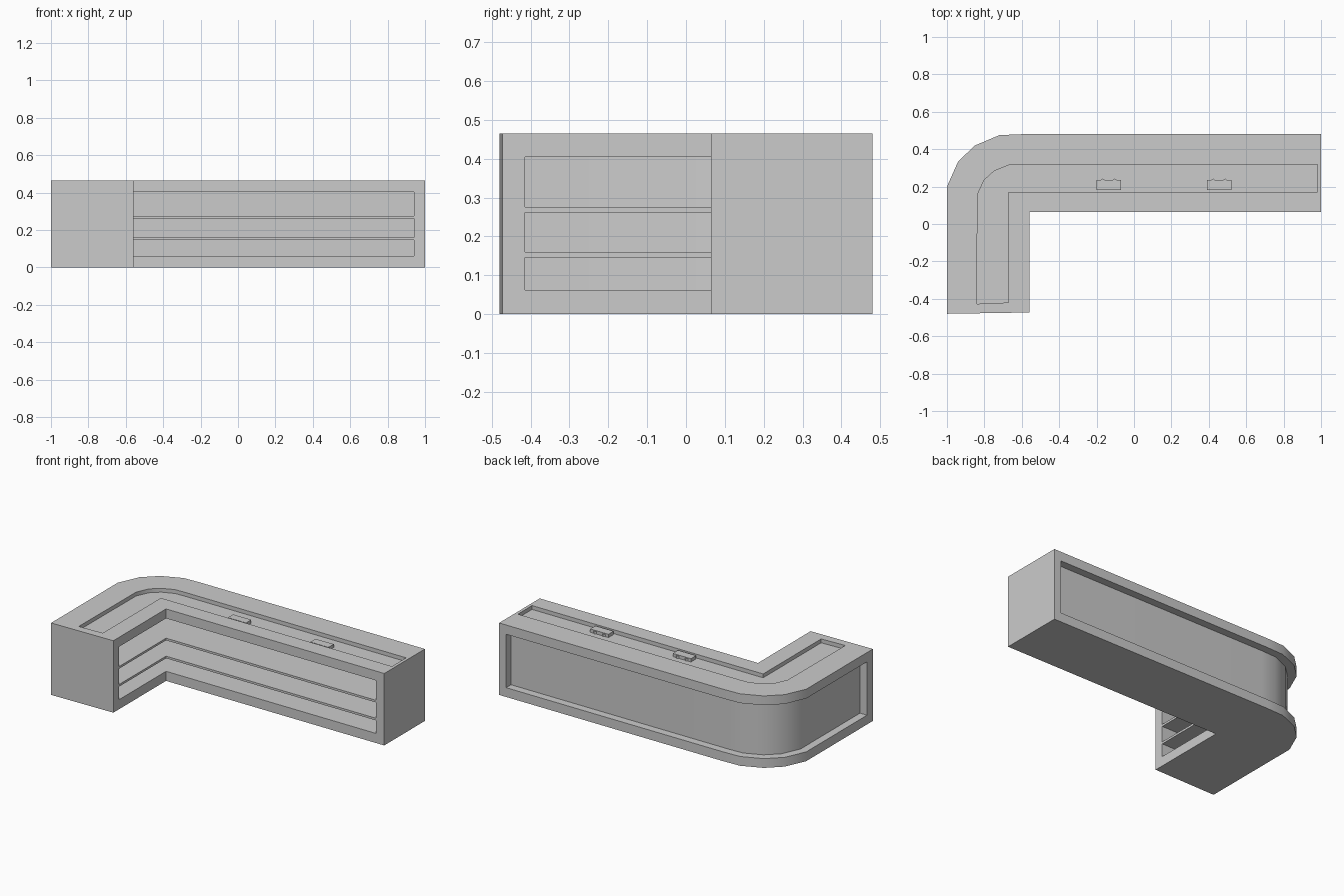
import bpy, bmesh

if "Cube" in bpy.data.objects:
    bpy.data.objects.remove(bpy.data.objects["Cube"])

# Rounded outer corner of the counter, moved inward by d
CORNER = [(-1, 0.2), (-0.94, 0.335), (-0.85, 0.42), (-0.72, 0.475), (-0.6, 0.48)]
CX, CY, RX, RY = -0.6, 0.1, 0.4, 0.38


def corner(d):
    return [(CX + (x - CX) * (RX - d) / RX, CY + (y - CY) * (RY - d) / RY) for x, y in CORNER]


def prism(name, outline, z0, z1):
    bm = bmesh.new()
    face = bm.faces.new([bm.verts.new((x, y, z0)) for x, y in outline])
    ext = bmesh.ops.extrude_face_region(bm, geom=[face])
    top = [v for v in ext["geom"] if isinstance(v, bmesh.types.BMVert)]
    bmesh.ops.translate(bm, verts=top, vec=(0, 0, z1 - z0))
    bmesh.ops.recalc_face_normals(bm, faces=bm.faces)
    mesh = bpy.data.meshes.new(name)
    bm.to_mesh(mesh)
    bm.free()
    obj = bpy.data.objects.new(name, mesh)
    bpy.context.collection.objects.link(obj)
    return obj


def select(obj):
    bpy.ops.object.select_all(action='DESELECT')
    obj.select_set(True)
    bpy.context.view_layer.objects.active = obj


def cut(target, outline, z0, z1):
    cutter = prism("cutter", outline, z0, z1)
    cutter.hide_render = True
    mod = target.modifiers.new("cut", 'BOOLEAN')
    mod.operation = 'DIFFERENCE'
    mod.solver = 'EXACT'
    mod.object = cutter
    select(target)
    bpy.ops.object.modifier_apply(modifier=mod.name)
    bpy.data.objects.remove(cutter)


# Counter body: L-shaped block
counter = prism("counter", [(-1, -0.48)] + corner(0) +
                [(1, 0.48), (1, 0.065), (-0.56, 0.065), (-0.56, -0.473)], 0, 0.465)

# Shallow inset in the counter top
FLOOR = 0.44
cut(counter, [(-0.84, -0.427)] + corner(0.163) +
    [(0.98, 0.317), (0.98, 0.172), (-0.672, 0.172), (-0.672, -0.42)], FLOOR, 0.6)

# Recessed panel wrapping the outer side
cut(counter, [(-0.95, -0.42)] + corner(0.05) +
    [(0.95, 0.43), (0.95, 0.6), (-1.2, 0.6), (-1.2, -0.42)], 0.06, 0.405)

# Three open shelves along the inner side
for z0, z1 in ((0.062, 0.146), (0.16, 0.262), (0.276, 0.404)):
    cut(counter, [(-0.935, -0.415)] + corner(0.065) +
        [(0.94, 0.415), (0.94, 0), (-0.5, 0), (-0.5, -0.415)], z0, z1)

select(counter)
bpy.ops.object.shade_smooth_by_angle(angle=0.6)

# Two small fittings standing in the top inset, each with a pair of pointed tabs
for i, x in enumerate((-0.135, 0.455)):
    prism(f"fitting_{i + 1}", [(x - 0.065, 0.182), (x + 0.065, 0.182),
                               (x + 0.065, 0.235), (x - 0.065, 0.235)], FLOOR - 0.002, 0.461)
    for j, dx in enumerate((-0.032, 0.032)):
        prism(f"fitting_{i + 1}_tab_{j + 1}", [(x + dx - 0.012, 0.234), (x + dx + 0.012, 0.234),
                                               (x + dx, 0.243)], FLOOR - 0.002, 0.455)
